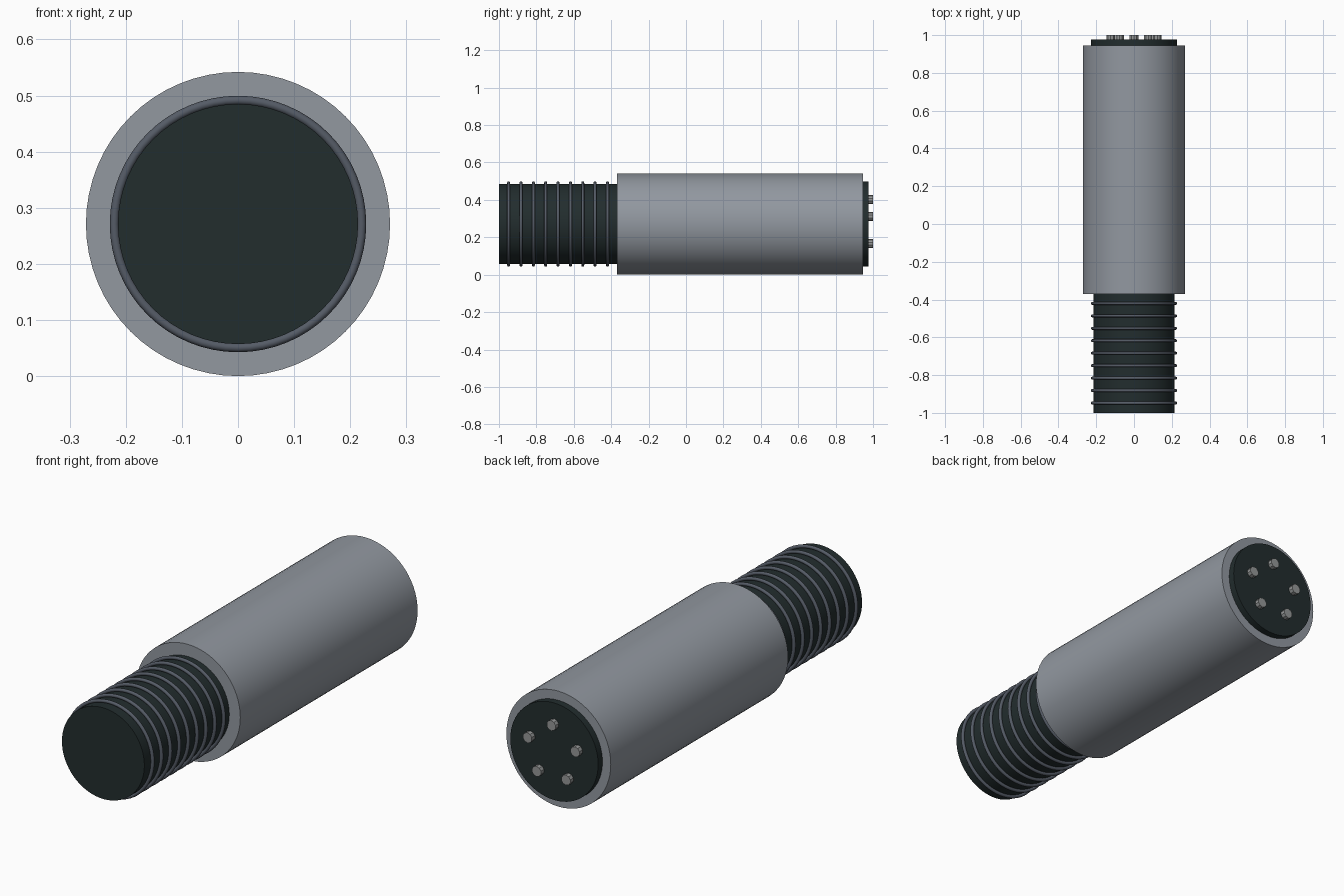
import bpy, math

if "Cube" in bpy.data.objects:
    bpy.data.objects.remove(bpy.data.objects["Cube"])

CZ = 0.271  # height of the long axis


def material(name, rgb):
    m = bpy.data.materials.new(name)
    m.diffuse_color = (*rgb, 1.0)
    m.use_nodes = True
    m.node_tree.nodes["Principled BSDF"].inputs["Base Color"].default_value = m.diffuse_color
    return m


GREY = material("barrel grey", (0.287, 0.314, 0.352))
DARK = material("dark rubber", (0.016, 0.026, 0.027))
SLATE = material("ring slate", (0.09, 0.105, 0.133))
METAL = material("pin metal", (0.30, 0.31, 0.31))


def finish(name, mat):
    ob = bpy.context.object
    ob.name = name
    ob.data.materials.append(mat)
    bpy.ops.object.shade_smooth_by_angle(angle=math.radians(35))
    return ob


def cylinder(name, mat, r, y0, y1, x=0, z=CZ, sides=64):
    bpy.ops.mesh.primitive_cylinder_add(
        vertices=sides, radius=r, depth=y1 - y0,
        location=(x, (y0 + y1) / 2, z), rotation=(math.pi / 2, 0, 0))
    return finish(name, mat)


# Main body, ribbed neck and rear contact plate
cylinder("barrel", GREY, 0.271, -0.37, 0.945)
cylinder("neck", DARK, 0.214, -1.0, -0.36)
cylinder("contact_plate", DARK, 0.228, 0.935, 0.977)

# Rings around the neck
for i in range(9):
    bpy.ops.mesh.primitive_torus_add(
        major_radius=0.2205, minor_radius=0.008,
        major_segments=64, minor_segments=12,
        location=(0, -0.948 + 0.066 * i, CZ), rotation=(math.pi / 2, 0, 0))
    finish(f"neck_ring_{i + 1}", SLATE)

# Five contact pins in a circle
for i in range(5):
    a = math.pi / 2 + i * math.tau / 5
    cylinder(f"pin_{i + 1}", METAL, 0.024, 0.97, 1.0,
             x=0.13 * math.cos(a), z=CZ + 0.13 * math.sin(a), sides=10)
